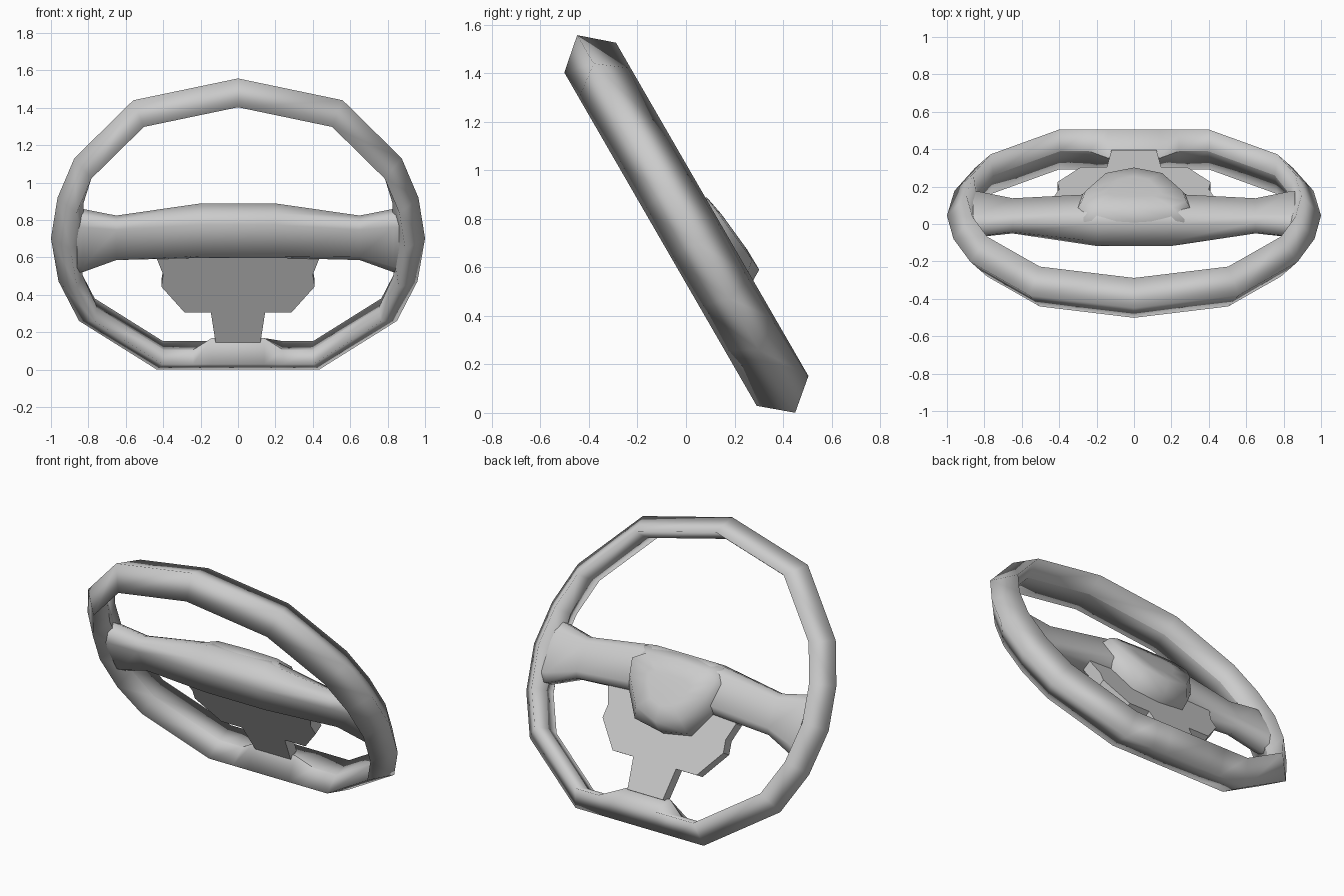
import bpy, bmesh, math
from mathutils import Vector

if "Cube" in bpy.data.objects:
    bpy.data.objects.remove(bpy.data.objects["Cube"])

# Wheel frame: x across, a up along the tilted wheel plane, h along its normal
UP = Vector((0, -0.5, math.sqrt(0.75)))
NORMAL = Vector((0, math.sqrt(0.75), 0.5))
ORIGIN = Vector((0, 0, 0.78))

grey = bpy.data.materials.new("plain grey")
grey.diffuse_color = (0.6, 0.6, 0.6, 1)
grey.use_nodes = True
grey.node_tree.nodes["Principled BSDF"].inputs["Base Color"].default_value = grey.diffuse_color


def place(x, a, h):
    return ORIGIN + Vector((x, 0, 0)) + UP * a + NORMAL * h


def loft(name, rings, loop=False, smooth=180, sharp=None):
    """Skin a list of equal rings of (x, a, h) points; sharp = creased column."""
    bm = bmesh.new()
    rows = [[bm.verts.new(place(*p)) for p in ring] for ring in rings]
    n = len(rows[0])
    for i in range(len(rows) if loop else len(rows) - 1):
        r, s = rows[i], rows[(i + 1) % len(rows)]
        for j in range(n):
            k = (j + 1) % n
            bm.faces.new((r[j], r[k], s[k], s[j]))
        if sharp is not None:
            bm.edges.get((r[sharp], s[sharp])).smooth = False
    if not loop:
        bm.faces.new(rows[0])
        bm.faces.new(rows[-1])
    bmesh.ops.recalc_face_normals(bm, faces=bm.faces)
    for f in bm.faces:
        f.smooth = smooth >= 180
    mesh = bpy.data.meshes.new(name)
    bm.to_mesh(mesh)
    bm.free()
    mesh.materials.append(grey)
    ob = bpy.data.objects.new(name, mesh)
    bpy.context.collection.objects.link(ob)
    if 0 < smooth < 180:
        bpy.ops.object.select_all(action='DESELECT')
        ob.select_set(True)
        bpy.context.view_layer.objects.active = ob
        bpy.ops.object.shade_smooth_by_angle(angle=math.radians(smooth))
    return ob


def mirrored(half):
    """Close a half outline by mirroring it in x (points on x = 0 kept once)."""
    return half + [(-p[0], *p[1:]) for p in reversed(half) if p[0] > 0]


# Rim: faceted ring with a kite section; third value is the extra inner lip
path = mirrored([(0, 0.897, 0), (0.56, 0.762, 0), (0.875, 0.404, 0),
                 (0.965, 0.16, 0.02), (1.0, -0.09, 0.05), (0.96, -0.355, 0.01),
                 (0.85, -0.6, 0), (0.435, -0.9, 0), (0.24, -0.9, 0),
                 (0.14, -0.9, 0.072)])
rings = []
for i, (x, a, lip) in enumerate(path):
    p = Vector((x, a))
    d0 = (p - Vector(path[i - 1][:2])).normalized()
    d1 = (Vector(path[(i + 1) % len(path)][:2]) - p).normalized()
    n0, n1 = Vector((d0.y, -d0.x)), Vector((d1.y, -d1.x))
    inward = (n0 + n1) / (1 + n0.dot(n1))
    section = [(0, 0), (0.104, 0.123), (0.122 + lip, 0), (0.104, -0.123)]
    rings.append([(*(p + inward * d), h) for d, h in section])
loft("rim", rings, loop=True, sharp=2)

# Cross spoke: rounded bar, flared at the rim and thick in the middle
stations = [(0.86, -0.106, 0.175, 0.07), (0.83, -0.104, 0.175, 0.07),
            (0.65, -0.087, 0.12, 0.06), (0.2, -0.043, 0.138, 0.105)]
stations = [(-x, c, A, H) for x, c, A, H in stations] + stations[::-1]
octagon = [(1, 0.5), (0.7, 1), (-0.7, 1), (-1, 0.5),
           (-1, -0.5), (-0.7, -1), (0.7, -1), (1, -0.5)]
loft("cross_spoke", [[(x, c + A * u, H * v) for u, v in octagon]
                     for x, c, A, H in stations], smooth=80)

# Hub pad: tilted convex cushion on the driver side
base = mirrored([(0, -0.365), (0.18, -0.335), (0.28, -0.18),
                 (0.315, -0.01), (0.27, 0.08), (0, 0.09)])
crown = mirrored([(0, -0.315), (0.15, -0.265), (0.26, -0.1),
                  (0.28, -0.01), (0.2, 0.04), (0, 0.05)])


def crown_ring(scale, rise):
    ring = []
    for x, a in crown:
        b = -0.13 + (a + 0.13) * scale
        ring.append((x * scale, b, 0.134 - 0.104 * b + rise))
    return ring


loft("hub_pad", [[(x, a, 0.035) for x, a in base],
                 [(x * 0.99, a * 0.985, 0.07 - 0.06 * a) for x, a in base],
                 crown_ring(1, 0), crown_ring(0.5, 0.008)], smooth=80)

# Lower plate: flat stepped bracket running from the spoke to the bottom rim
plate = mirrored([(0.3, -0.1), (0.435, -0.2), (0.4, -0.3), (0.41, -0.375),
                  (0.285, -0.535), (0.145, -0.535), (0.12, -0.72)])
loft("lower_plate", [[(x, a, h) for x, a in plate] for h in (-0.024, 0.042)],
     smooth=0)
